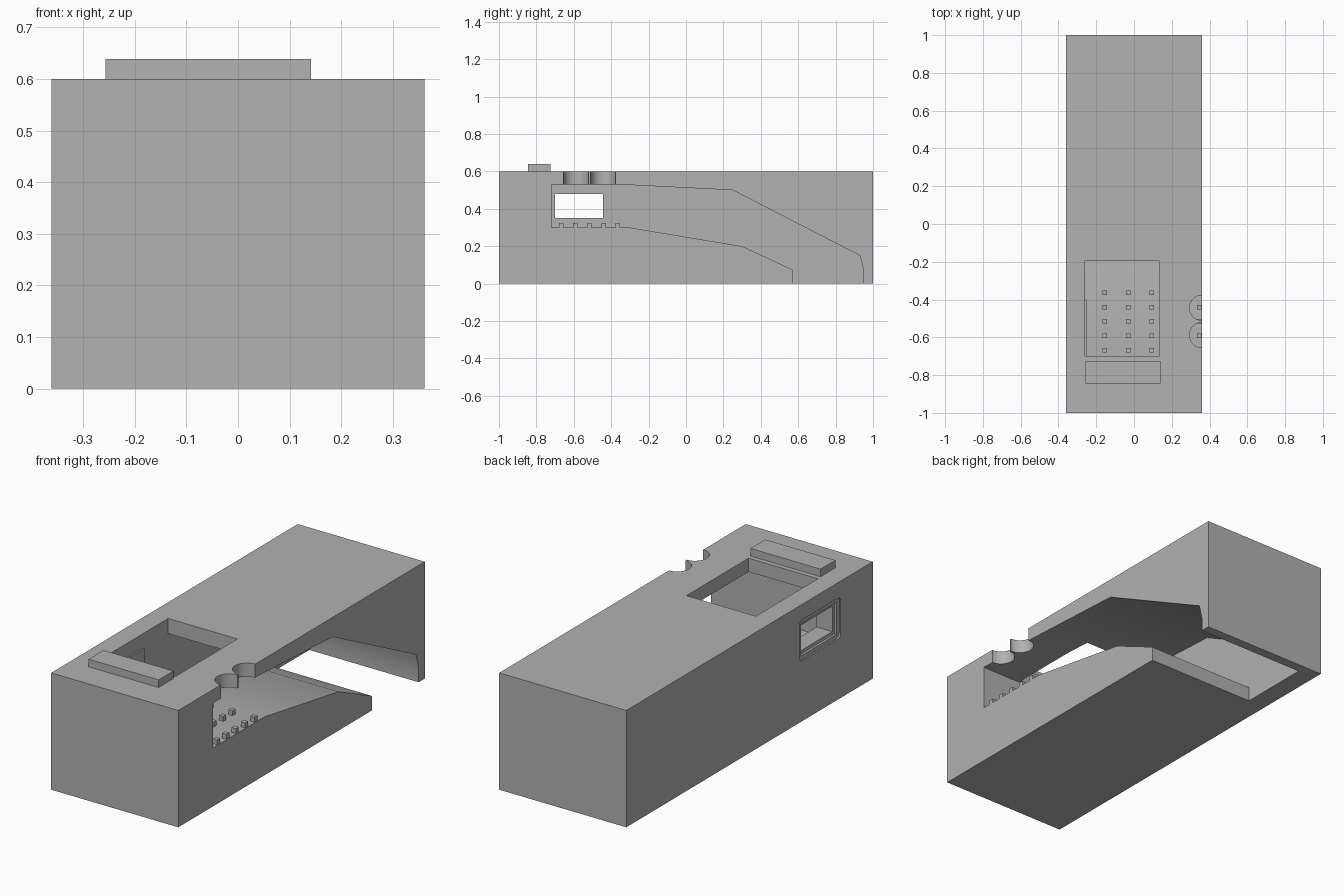
import bpy
import bmesh
from math import radians
from mathutils import Matrix, Vector

cube = bpy.data.objects.get("Cube")
if cube:
    bpy.data.objects.remove(cube, do_unlink=True)

grey = bpy.data.materials.new("plain_grey")
grey.use_nodes = True
grey.diffuse_color = (0.445, 0.445, 0.445, 1)
grey.node_tree.nodes["Principled BSDF"].inputs["Base Color"].default_value = grey.diffuse_color


def finish(name, bm):
    """Turn a bmesh into a grey object."""
    bmesh.ops.recalc_face_normals(bm, faces=bm.faces)
    mesh = bpy.data.meshes.new(name)
    bm.to_mesh(mesh)
    bm.free()
    mesh.materials.append(grey)
    obj = bpy.data.objects.new(name, mesh)
    bpy.context.collection.objects.link(obj)
    return obj


def add_box(bm, low, high):
    low, high = Vector(low), Vector(high)
    matrix = Matrix.Translation((low + high) / 2) @ Matrix.Diagonal((high - low).to_4d())
    bmesh.ops.create_cube(bm, size=1, matrix=matrix)


def box(name, low, high, rounding=0):
    """Box whose edges along x can be rounded."""
    bm = bmesh.new()
    add_box(bm, low, high)
    if rounding:
        edges = [e for e in bm.edges if abs(e.verts[0].co.x - e.verts[1].co.x) > 1e-4]
        bmesh.ops.bevel(bm, geom=edges, offset=rounding, segments=6, profile=0.5, affect='EDGES')
    return finish(name, bm)


def prism(name, profile, x0, x1):
    """Extrude a (y, z) profile along x."""
    bm = bmesh.new()
    face = bm.faces.new([bm.verts.new((x0, y, z)) for y, z in profile])
    extruded = bmesh.ops.extrude_face_region(bm, geom=[face])["geom"]
    verts = [g for g in extruded if isinstance(g, bmesh.types.BMVert)]
    bmesh.ops.translate(bm, verts=verts, vec=(x1 - x0, 0, 0))
    return finish(name, bm)


def cylinder(name, x, y, z0, z1, radius):
    bm = bmesh.new()
    bmesh.ops.create_cone(bm, cap_ends=True, segments=64, radius1=radius, radius2=radius,
                          depth=z1 - z0, matrix=Matrix.Translation((x, y, (z0 + z1) / 2)))
    return finish(name, bm)


def activate(obj):
    bpy.ops.object.select_all(action='DESELECT')
    bpy.context.view_layer.objects.active = obj
    obj.select_set(True)


def carve(target, cutter):
    """Subtract the cutter and throw it away."""
    cutter.hide_render = True
    mod = target.modifiers.new("cut", 'BOOLEAN')
    mod.operation = 'DIFFERENCE'
    mod.solver = 'EXACT'
    mod.object = cutter
    activate(target)
    bpy.ops.object.modifier_apply(modifier=mod.name)
    bpy.data.objects.remove(cutter, do_unlink=True)


HALF = 0.361
WALL = -0.26
WIN_Y = (-0.70, -0.445)
WIN_Z = (0.35, 0.48)


def window_box(name, x0, x1, margin, rounding=0):
    return box(name, (x0, WIN_Y[0] - margin, WIN_Z[0] - margin),
               (x1, WIN_Y[1] + margin, WIN_Z[1] + margin), rounding)


# Main block
body = box("body", (-HALF, -1, 0), (HALF, 1, 0.6))

# Side channel that slopes down and opens through the base
channel = [(-0.72, 0.30), (-0.72, 0.53), (-0.35, 0.53), (0.25, 0.50), (0.93, 0.15),
           (0.95, 0.07), (0.95, -0.1), (0.57, -0.1), (0.57, 0.075), (0.30, 0.20), (-0.30, 0.30)]
carve(body, prism("channel_cutter", channel, WALL, 0.5))

# Opening in the top
carve(body, box("hatch_cutter", (WALL + 0.001, -0.70, 0.45), (0.135, -0.197, 0.7)))

# Two scallops on the top edge
for y in (-0.588, -0.444):
    carve(body, cylinder("scallop_cutter", HALF, y, 0.45, 0.7, 0.067))

# Stepped window through the far wall
carve(body, window_box("recess_cutter", -0.5, -HALF + 0.008, 0.04, 0.025))
carve(body, window_box("step_cutter", -0.5, -HALF + 0.02, 0.018))
carve(body, window_box("window_cutter", -0.5, -0.2, 0))
activate(body)
bpy.ops.object.shade_smooth_by_angle(angle=radians(25))

# Thin frame around the window on the inside
frame = window_box("window_frame", WALL - 0.01, WALL + 0.008, 0.045)
carve(frame, window_box("frame_cutter", -0.4, -0.1, 0))

# Raised bar on the top
box("top_bar", (-0.257, -0.845, 0.595), (0.141, -0.725, 0.639))

# Grid of small pegs on the channel floor
pegs = bmesh.new()
for column in range(5):
    for row in range(5):
        x, y = -0.155 + 0.125 * column, -0.668 + 0.076 * row
        add_box(pegs, (x - 0.012, y - 0.012, 0.29), (x + 0.012, y + 0.012, 0.325))
finish("floor_pegs", pegs)
